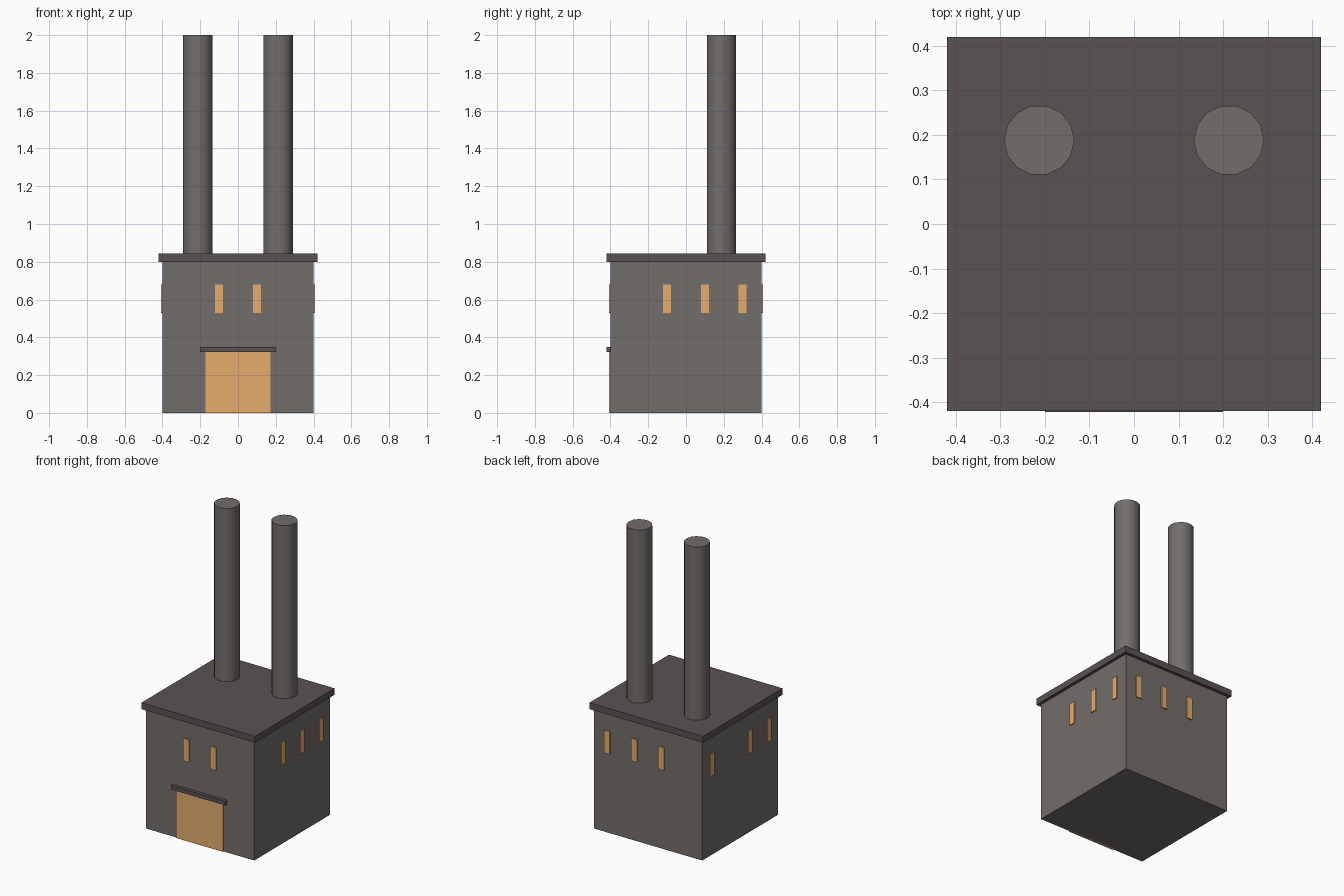
import bpy
import math

if "Cube" in bpy.data.objects:
    bpy.data.objects.remove(bpy.data.objects["Cube"])


def material(name, rgb):
    m = bpy.data.materials.new(name)
    m.diffuse_color = (*rgb, 1)
    m.use_nodes = True
    m.node_tree.nodes["Principled BSDF"].inputs["Base Color"].default_value = m.diffuse_color
    return m


WALL = material("wall_stone", (0.17, 0.155, 0.145))
ROOF = material("roof_slate", (0.105, 0.085, 0.085))
GLOW = material("warm_glow", (0.78, 0.42, 0.15))


def box(name, x, y, z, mat):
    """Box from (min, max) pairs on each axis."""
    bpy.ops.mesh.primitive_cube_add(size=1, location=[sum(r) / 2 for r in (x, y, z)])
    o = bpy.context.object
    o.name = name
    o.scale = [r[1] - r[0] for r in (x, y, z)]
    bpy.ops.object.transform_apply(location=False, rotation=False, scale=True)
    o.data.materials.append(mat)
    return o


# Main block and overhanging roof slab
box("body", (-0.4, 0.4), (-0.4, 0.4), (0, 0.8), WALL)
box("roof", (-0.42, 0.42), (-0.42, 0.42), (0.8, 0.843), ROOF)

# Door panel with lintel
box("door", (-0.173, 0.173), (-0.407, -0.39), (0, 0.325), GLOW)
box("door_lintel", (-0.2, 0.2), (-0.422, -0.39), (0.323, 0.35), ROOF)

# Windows: each wall has an uneven row of thin raised panes
W, OUT = 0.021, (0.39, 0.407)
rows = {"front": (-0.1, 0.1), "back": (-0.1, 0.1, 0.3),
        "right": (-0.1, 0.1, 0.3), "left": (-0.3, -0.1, 0.3)}
for side, centres in rows.items():
    depth = OUT if side in ("back", "right") else (-OUT[1], -OUT[0])
    for i, c in enumerate(centres):
        span = (c - W, c + W)
        x, y = (span, depth) if side in ("front", "back") else (depth, span)
        box(f"{side}_window_{i + 1}", x, y, (0.53, 0.68), GLOW)

# Two tall 14-sided chimneys
for name, x in (("left_chimney", -0.213), ("right_chimney", 0.213)):
    bpy.ops.mesh.primitive_cylinder_add(vertices=14, radius=0.079, depth=1.17,
                                        location=(x, 0.188, 1.415),
                                        rotation=(0, 0, math.pi / 2))
    o = bpy.context.object
    o.name = name
    o.data.materials.append(WALL)
    bpy.ops.object.shade_smooth_by_angle(angle=math.radians(40))
